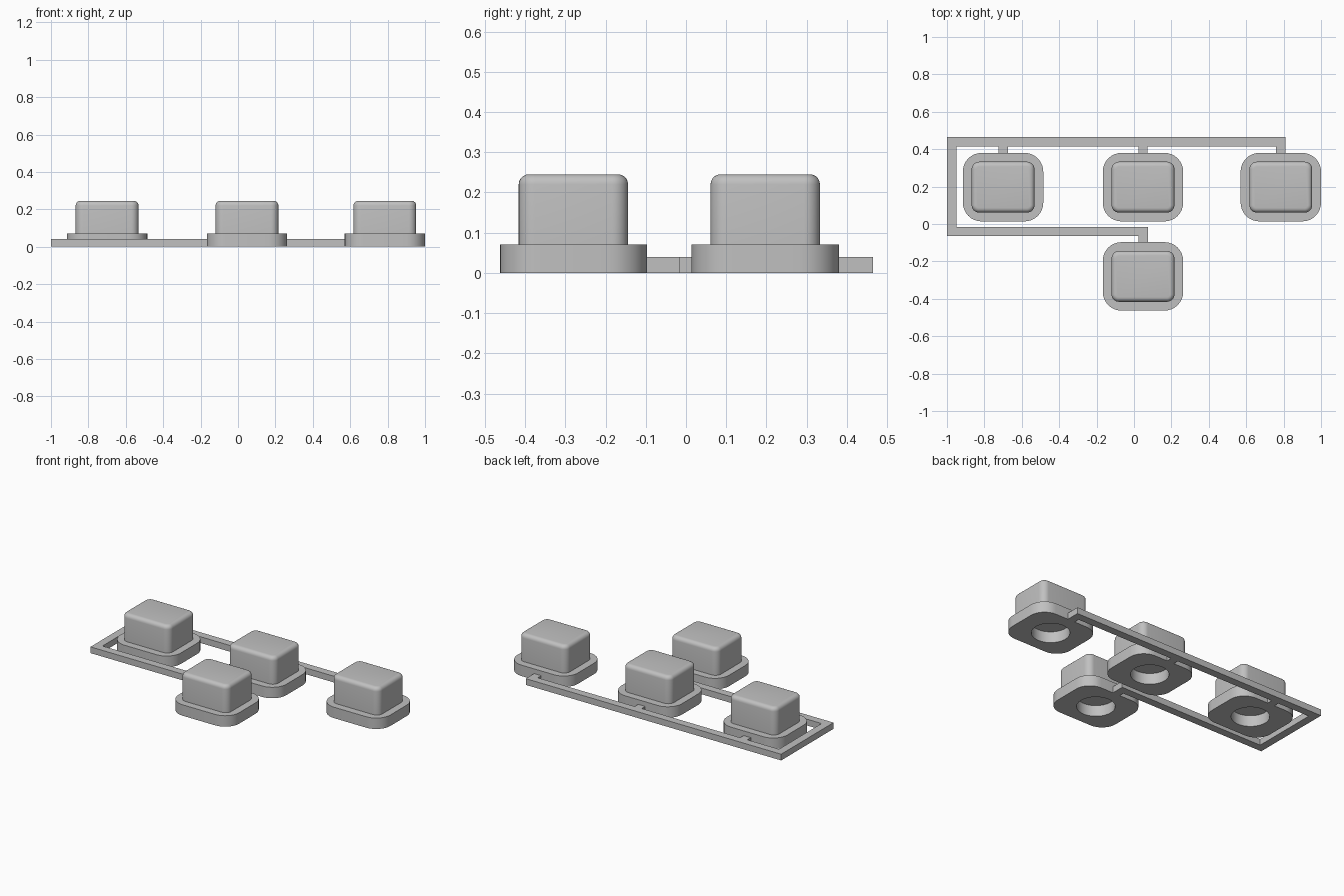
import bpy, bmesh
from math import sin, cos, pi

cube = bpy.data.objects.get("Cube")
if cube:
    bpy.data.objects.remove(cube, do_unlink=True)

grey = bpy.data.materials.new("plain_grey")
grey.use_nodes = True
tone = (0.53, 0.53, 0.53, 1)
grey.diffuse_color = tone
grey.node_tree.nodes["Principled BSDF"].inputs["Base Color"].default_value = tone

STEPS = 8                      # segments per rounded corner
COUNT = 4 * (STEPS + 1)        # points per ring


def finish(name, bm):
    bmesh.ops.recalc_face_normals(bm, faces=bm.faces)
    mesh = bpy.data.meshes.new(name)
    bm.to_mesh(mesh)
    bm.free()
    mesh.materials.append(grey)
    obj = bpy.data.objects.new(name, mesh)
    bpy.context.collection.objects.link(obj)
    return obj


def rounded_rect(hx, hy, r, z):
    signs = ((1, 1), (-1, 1), (-1, -1), (1, -1))
    ring = []
    for quarter, (sx, sy) in enumerate(signs):
        for i in range(STEPS + 1):
            a = (quarter + i / STEPS) * pi / 2
            ring.append((sx * (hx - r) + r * cos(a), sy * (hy - r) + r * sin(a), z))
    return ring


def circle(r, z):
    angles = [(i + 0.5) * 2 * pi / COUNT for i in range(COUNT)]
    return [(r * cos(a), r * sin(a), z) for a in angles]


# Button: one loft from the socket ceiling, around the flange, up to the cap
def button(name, x, y):
    flange_z, top_z, fillet = 0.07, 0.245, 0.025
    hx, hy, corner = 0.168, 0.136, 0.04
    rings = [
        circle(0.11, flange_z),
        circle(0.11, 0),
        rounded_rect(0.215, 0.183, 0.1, 0),
        rounded_rect(0.215, 0.183, 0.1, flange_z),
        rounded_rect(hx, hy, corner, flange_z),
    ]
    for i in range(6):
        a = i / 5 * pi / 2
        inset = fillet * (1 - cos(a))
        rings.append(rounded_rect(hx - inset, hy - inset, corner - inset,
                                  top_z - fillet + fillet * sin(a)))
    bm = bmesh.new()
    loops = [[bm.verts.new(p) for p in ring] for ring in rings]
    for a, b in zip(loops, loops[1:]):
        for i in range(COUNT):
            j = (i + 1) % COUNT
            bm.faces.new((a[i], a[j], b[j], b[i]))
    bm.faces.new(loops[0])
    bm.faces.new(loops[-1])
    obj = finish(name, bm)
    obj.location = (x, y, 0)
    bpy.ops.object.select_all(action='DESELECT')
    obj.select_set(True)
    bpy.context.view_layer.objects.active = obj
    bpy.ops.object.shade_smooth_by_angle()


left, mid, right = 0.785, 0.048, -0.7
back_y, front_y = 0.197, -0.28
button("left_button", left, back_y)
button("middle_button", mid, back_y)
button("right_button", right, back_y)
button("front_button", mid, front_y)

# Runner frame: one extruded outline with a tab to each button
w = 0.05
back, front = 0.465, -0.065
tab_back, tab_front = 0.375, -0.1
end_back, end_front = 0.81, 0.075
outline = [(-1, front), (end_front - w, front), (end_front - w, tab_front),
           (end_front, tab_front), (end_front, front + w),
           (w - 1, front + w), (w - 1, back - w)]
for x in (right, mid):
    outline += [(x - w / 2, back - w), (x - w / 2, tab_back),
                (x + w / 2, tab_back), (x + w / 2, back - w)]
outline += [(end_back - w, back - w), (end_back - w, tab_back),
            (end_back, tab_back), (end_back, back), (-1, back)]
bm = bmesh.new()
face = bm.faces.new([bm.verts.new((x, y, 0)) for x, y in outline])
grown = bmesh.ops.extrude_face_region(bm, geom=[face])["geom"]
bmesh.ops.translate(bm, vec=(0, 0, 0.04),
                    verts=[v for v in grown if isinstance(v, bmesh.types.BMVert)])
finish("runner_frame", bm)
